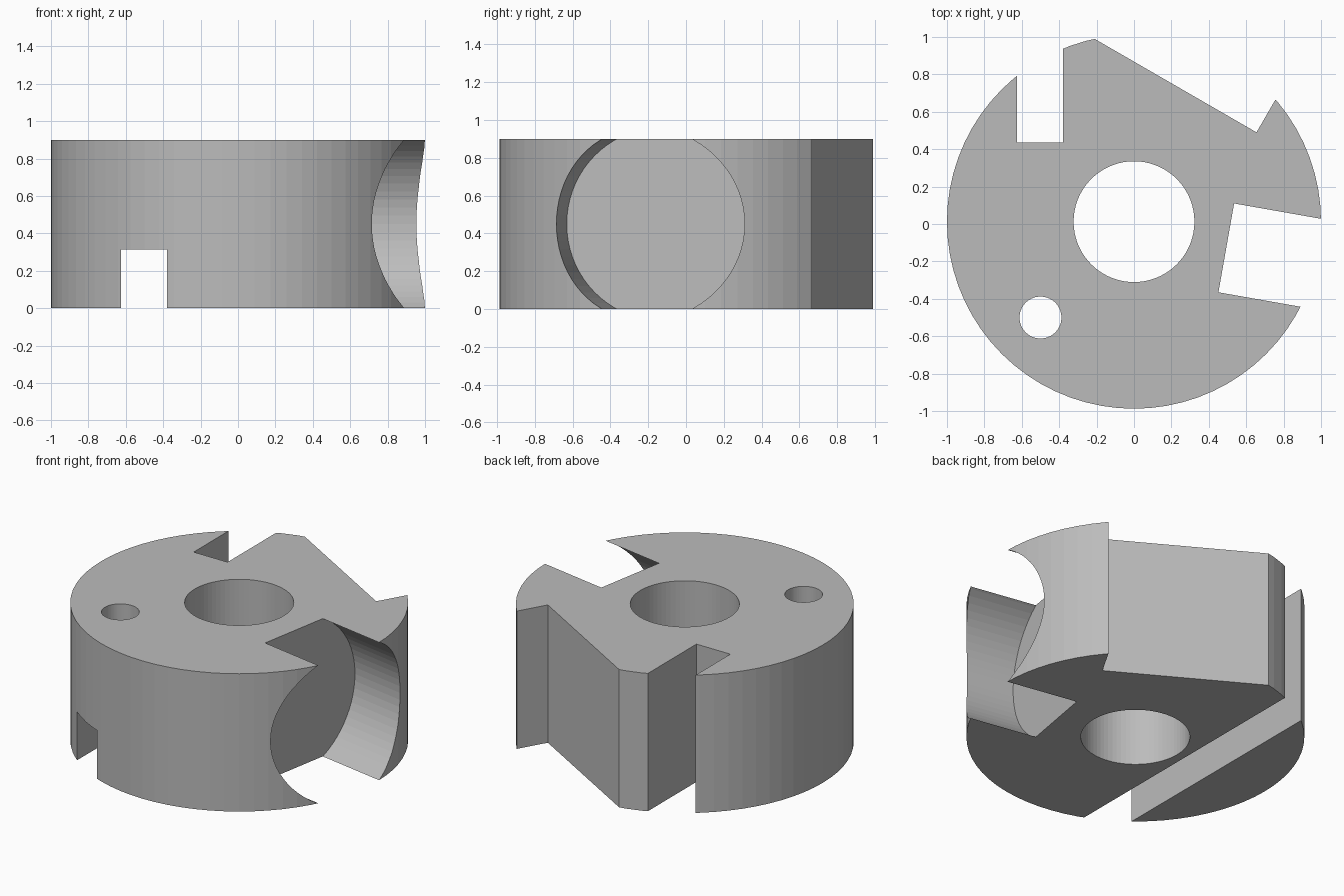
import bpy
import math
from mathutils import Matrix, Vector

if "Cube" in bpy.data.objects:
    bpy.data.objects.remove(bpy.data.objects["Cube"])

CY = 0.0125      # centre of the round body in y
H = 0.9          # body height

grey = bpy.data.materials.new("plain grey")
grey.diffuse_color = (0.5, 0.5, 0.5, 1)
grey.use_nodes = True
grey.node_tree.nodes["Principled BSDF"].inputs["Base Color"].default_value = grey.diffuse_color


def cylinder(name, radius, depth, loc, sides=72, axis=(0, 0, 1)):
    bpy.ops.mesh.primitive_cylinder_add(vertices=sides, radius=radius, depth=depth)
    ob = bpy.context.object
    ob.name = name
    turn = Vector((0, 0, 1)).rotation_difference(Vector(axis)).to_matrix().to_4x4()
    ob.data.transform(Matrix.Translation(loc) @ turn)
    return ob


def box(name, lo, hi, angle=0.0, origin=(0, 0, 0)):
    """Box from corner to corner, turned about z and moved to origin."""
    lo, hi = Vector(lo), Vector(hi)
    bpy.ops.mesh.primitive_cube_add(size=1)
    ob = bpy.context.object
    ob.name = name
    place = Matrix.Translation(origin) @ Matrix.Rotation(angle, 4, "Z")
    ob.data.transform(place @ Matrix.Translation((lo + hi) / 2)
                      @ Matrix.Diagonal((*(hi - lo), 1)))
    return ob


# Round body
body = cylinder("slotted_round_block", 1.0, H, (0, CY, H / 2))
body.data.materials.append(grey)

# Side pocket: flat-bottomed round bore, tilted 10 degrees in plan
a = math.radians(-10)
out = Vector((math.cos(a), math.sin(a), 0))
side = Vector((-math.sin(a), math.cos(a), 0))
pocket_mid = out * (0.508 + 0.5) + side * -0.04 + Vector((0, 0, H / 2))

cutters = [
    cylinder("centre_bore_cutter", 0.323, 2, (0, CY, H / 2)),
    cylinder("small_hole_cutter", 0.112, 2, (-0.5, -0.5, H / 2)),
    cylinder("side_pocket_cutter", 0.511, 1.0, pocket_mid, axis=out),
    # Step cut: long flat with a short shoulder
    box("flat_cutter", (-2, 0, -1), (0, 1, 2), math.radians(-30), (0.655, 0.49, 0)),
    # Slot under the body and the full-height slot at the back
    box("under_slot_cutter", (-0.625, -1.5, -0.5), (-0.38, 1.5, 0.315)),
    box("back_slot_cutter", (-0.625, 0.435, -0.6), (-0.38, 1.6, 1.5)),
]

for c in cutters:
    m = body.modifiers.new(c.name, "BOOLEAN")
    m.operation = "DIFFERENCE"
    m.solver = "EXACT"
    m.object = c
    bpy.context.view_layer.objects.active = body
    bpy.ops.object.modifier_apply(modifier=m.name)
    bpy.data.objects.remove(c, do_unlink=True)
